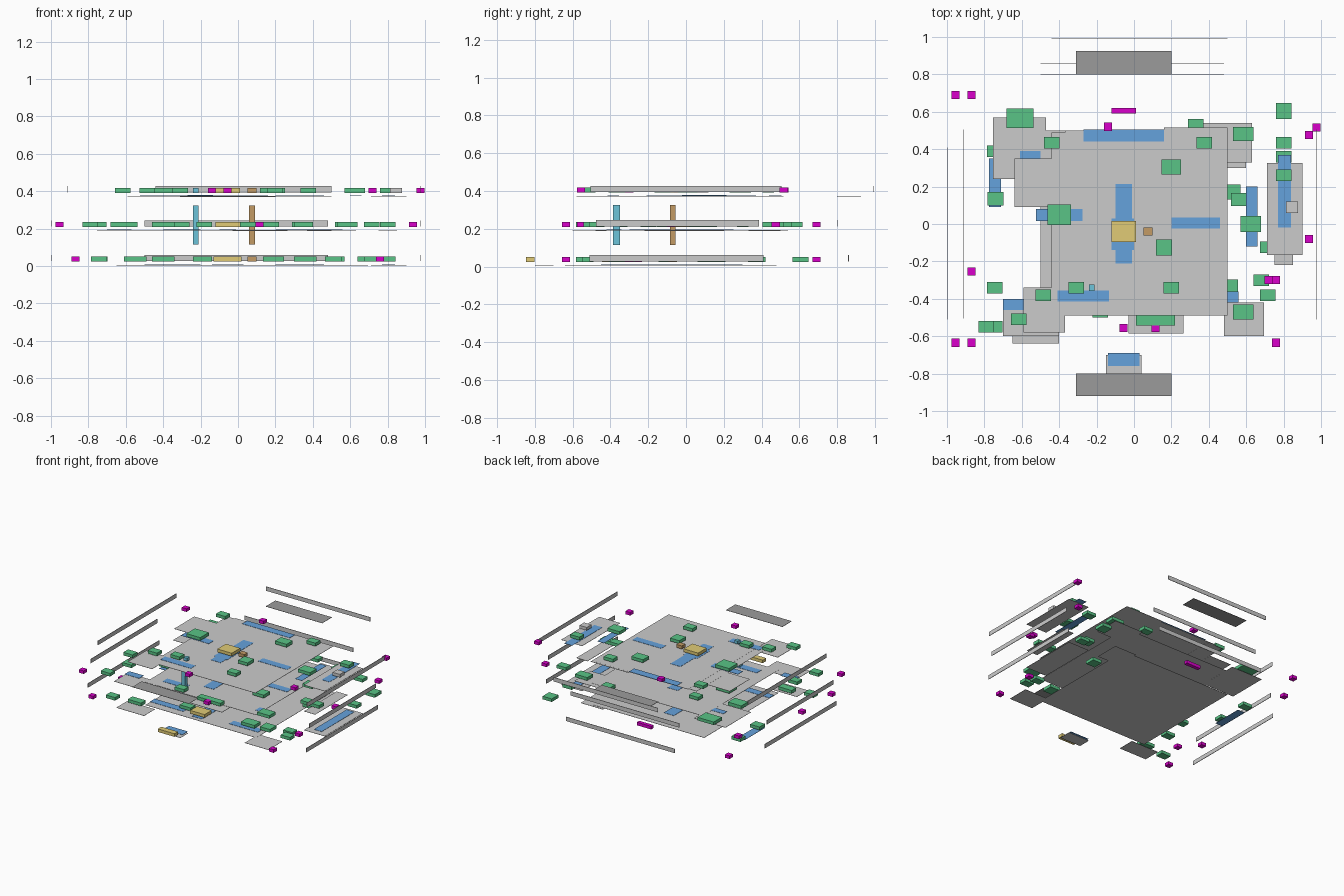
import bpy

FLOORS = {"ground": 0.0, "second": 0.185, "third": 0.367}
COLORS = {
    "green": (0.1, 0.55, 0.24), "blue": (0.13, 0.36, 0.72),
    "magenta": (0.7, 0.0, 0.6), "yellow": (0.75, 0.6, 0.18),
    "brown": (0.55, 0.33, 0.13), "cyan": (0.15, 0.55, 0.7),
    "dark": (0.33, 0.33, 0.33),
}
mats = {}
for key, c in COLORS.items():
    mats[key] = bpy.data.materials.new(key)
    mats[key].diffuse_color = (*c, 1)


def box(name, x0, x1, y0, y1, z0, z1, mat=None):
    v = [(x, y, z) for z in (z0, z1) for x, y in ((x0, y0), (x1, y0), (x1, y1), (x0, y1))]
    f = [(3, 2, 1, 0), (4, 5, 6, 7), (0, 1, 5, 4), (1, 2, 6, 5), (2, 3, 7, 6), (3, 0, 4, 7)]
    me = bpy.data.meshes.new(name)
    me.from_pydata(v, [], f)
    if mat:
        me.materials.append(mats[mat])
    ob = bpy.data.objects.new(name, me)
    bpy.context.collection.objects.link(ob)


def plates(floor, name, rects, dz, mat=None):
    # thin sheets given as x0, x1, y0, y1; stepped slightly to avoid overlap
    for i, r in enumerate(rects):
        z = FLOORS[floor] + dz - 0.0004 * i
        box(f"{floor}_{name}", *r, z, z + 0.002, mat)


def blocks(floor, name, items, mat, lo=0.025, hi=0.05):
    # blocks given as centre x, centre y, width, depth
    z = FLOORS[floor]
    for x, y, w, d in items:
        box(f"{floor}_{name}", x - w / 2, x + w / 2, y - d / 2, y + d / 2, z + lo, z + hi, mat)


S = (0.083, 0.062)   # small room block
C = (0.043, 0.043)   # corner marker

# floor slabs
plates("third", "slab", [
    (-.37, .5, -.49, .5), (.16, .5, .2, .515), (-.44, -.3, -.38, .49), (-.64, -.44, .09, .35),
    (-.59, -.37, -.58, -.34), (.71, .9, -.165, .325)], 0.005)
plates("second", "slab", [
    (-.5, .5, -.48, .5), (-.755, -.47, .24, .57), (-.7, -.4, -.6, -.42),
    (.37, .63, .33, .54), (-.03, .265, -.585, -.45), (.75, .85, -.22, .2)], 0.005)
plates("ground", "slab", [
    (-.5, .5, -.48, .48), (-.65, -.4, -.64, -.5), (.48, .695, -.6, -.42),
    (.71, .9, -.165, .325), (-.15, .04, -.8, -.7), (.4, .6, .3, .5)], 0.004)
plates("third", "canopy", [(-.31, .2, .8, .925), (-.31, .2, -.92, -.8)], 0.003, "dark")

# circulation strips
plates("third", "walkway", [
    (-.27, .16, .44, .505), (-.1, -.01, -.21, .215), (-.12, 0, -.14, .03), (.2, .46, -.025, .035),
    (-.41, -.135, -.415, -.355), (-.525, -.275, .015, .08), (.6, .66, -.12, .2),
    (.77, .84, -.02, .37)], 0.010, "blue")
plates("second", "walkway", [
    (-.7, -.57, -.46, -.4), (-.61, -.5, .34, .39), (-.1, -.01, -.3, .25), (.2, .46, -.025, .035),
    (.45, .56, -.42, -.36), (-.4, -.2, -.4, -.34)], 0.010, "blue")
plates("ground", "walkway", [
    (-.775, -.71, .09, .35), (-.14, .03, -.76, -.69), (-.1, -.01, -.45, .3),
    (-.5, -.2, -.42, -.36), (.2, .46, -.4, -.34), (.77, .84, -.12, .3)], 0.010, "blue")

# room blocks
blocks("third", "room", [
    (-.40, .05, .125, .11), (-.44, .435, *S), (-.615, -.51, *S), (-.485, -.38, *S),
    (-.31, -.34, *S), (.2, -.34, *S), (.16, -.125, .085, .085), (.2, .305, .105, .08),
    (.375, .435, *S), (.625, 0, .11, .085), (.8, .26, *S)], "green")
blocks("second", "room", [
    (-.61, .565, .145, .105), (-.745, -.34, *S), (-.79, -.55, *S), (.115, -.515, .21, .055),
    (.585, -.47, .11, .08), (.585, .48, .11, .075), (.56, .13, .085, .07), (.715, -.125, *S),
    (.8, -.125, *S), (.8, .435, *S), (.33, .53, *S), (-.18, -.47, *S),
    (-.4, .05, .12, .1), (.35, -.2, .1, .08), (-.3, .3, *S)], "green")
blocks("ground", "room", [
    (-.745, .39, *S), (-.74, .135, .085, .07), (-.745, -.55, *S), (.8, .605, .083, .085),
    (.8, .36, *S), (.68, -.3, *S), (.715, -.38, *S), (.51, -.34, .09, .085),
    (.53, .17, .08, .08), (-.55, -.52, .12, .06), (-.4, -.1, .12, .09), (-.19, -.38, .1, .06),
    (.19, .1, .11, .08), (.36, -.35, .12, .08)], "green")

# corner and entry markers
blocks("third", "marker", [(-.14, .52, *C), (-.055, -.555, *C), (.975, .515, *C), (.72, -.3, *C)], "magenta")
blocks("second", "marker", [(-.955, .69, *C), (-.955, -.635, *C), (.115, -.555, *C),
                            (.935, .475, *C), (.935, -.08, *C)], "magenta")
blocks("ground", "marker", [(-.87, .69, *C), (-.87, -.255, *C), (-.87, -.635, *C), (.76, -.635, *C),
                            (.76, -.3, *C), (-.055, .605, .13, .03)], "magenta")

# central halls, reception and service core
blocks("third", "hall", [(-.055, -.04, .13, .11)], "yellow")
blocks("second", "hall", [(-.055, -.04, .13, .11)], "yellow")
blocks("ground", "hall", [(-.055, -.4, .13, .09), (-.055, -.825, .15, .045)], "yellow")
blocks("third", "core", [(.075, -.04, .05, .045)], "brown")
blocks("ground", "core", [(.075, -.07, .05, .045)], "brown")
blocks("third", "riser", [(-.225, -.34, .03, .035)], "cyan")
blocks("third", "plant_room", [(.845, .09, .065, .06)], None)

# vertical shafts linking the floors
box("lift_shaft", .06, .09, -.085, -.055, .115, .325, "brown")
box("stair_shaft", -.24, -.21, -.385, -.35, .115, .325, "cyan")

# outer wall strips: back x range, back y, left x, side y range
walls = {
    "ground": (-.5, .48, .86, -1.0, -.51, .41),
    "second": (-.5, .48, .80, -1.0, -.475, .385),
    "third": (-.44, .5, .99, -.915, -.505, .505),
}
t = 0.002
for floor, (x0, x1, yb, xl, y0, y1) in walls.items():
    z0, z1 = FLOORS[floor] + .026, FLOORS[floor] + .06
    box(f"{floor}_back_wall", x0, x1, yb - t, yb + t, z0, z1)
    for x in (xl + t, .975):
        box(f"{floor}_side_wall", x - t, x + t, y0, y1, z0, z1)
